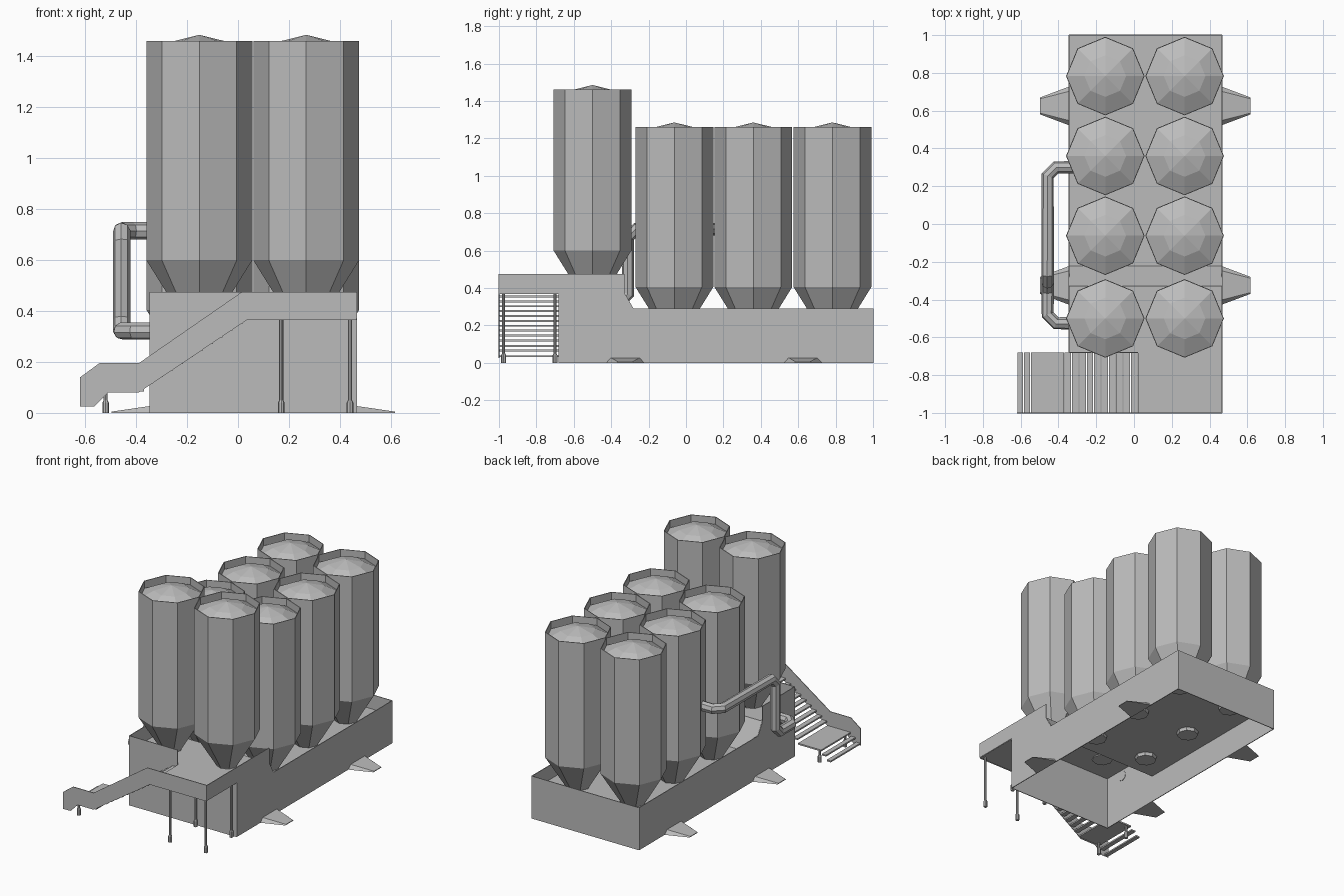
import bpy, bmesh
from math import cos, sin, pi
from mathutils import Vector

cube = bpy.data.objects.get("Cube")
if cube:
    bpy.data.objects.remove(cube, do_unlink=True)

GREY = (0.5, 0.5, 0.5)
steel = bpy.data.materials.new("plain grey")
steel.use_nodes = True
steel.diffuse_color = (*GREY, 1)
steel.node_tree.nodes["Principled BSDF"].inputs["Base Color"].default_value = (*GREY, 1)

# Main levels and edges
LEFT, RIGHT = 0.465, -0.345
FRONT, WALL, BACK = -1.0, -0.68, 1.0
FOLD_TOP, FOLD_LOW = -0.33, -0.225
DECK, DECK_RIM = 0.37, 0.475
TRAY, TRAY_RIM = 0.19, 0.29


def finish(name, bm):
    bmesh.ops.recalc_face_normals(bm, faces=bm.faces)
    mesh = bpy.data.meshes.new(name)
    bm.to_mesh(mesh)
    bm.free()
    mesh.materials.append(steel)
    obj = bpy.data.objects.new(name, mesh)
    bpy.context.collection.objects.link(obj)
    return obj


def sheet(name, points):
    """Thin plate from an outline of 3D points."""
    bm = bmesh.new()
    bm.faces.new([bm.verts.new(p) for p in points])
    obj = finish(name, bm)
    mod = obj.modifiers.new("thickness", 'SOLIDIFY')
    mod.thickness, mod.offset = 0.005, 0
    return obj


def box(name, x0, x1, y0, y1, z0, z1):
    bm = bmesh.new()
    bmesh.ops.create_cube(bm, size=1)
    for v in bm.verts:
        v.co = ((x0 + x1) / 2 + v.co.x * (x1 - x0),
                (y0 + y1) / 2 + v.co.y * (y1 - y0),
                (z0 + z1) / 2 + v.co.z * (z1 - z0))
    return finish(name, bm)


def lathe(name, profile, sides, x, y):
    """Faceted turned body; profile is (radius, height), bottom to top."""
    bm = bmesh.new()
    rings = []
    for r, z in profile:
        if r == 0:
            rings.append([bm.verts.new((x, y, z))] * sides)
        else:
            rings.append([bm.verts.new((x + r * cos(2 * pi * i / sides),
                                        y + r * sin(2 * pi * i / sides), z))
                          for i in range(sides)])
    for a, b in zip(rings, rings[1:]):
        for i in range(sides):
            j = (i + 1) % sides
            bm.faces.new([a[i], a[j], b[i]] if b[i] is b[j] else [a[i], a[j], b[j], b[i]])
    bm.faces.new(rings[0][::-1])
    return finish(name, bm)


# Base: side walls, end walls and folded floor
def side_wall(name, x, outline):
    sheet(name, [(x, y, z) for y, z in outline])


slope_y = FOLD_TOP + (FOLD_LOW - FOLD_TOP) * (DECK - TRAY_RIM) / (DECK - TRAY)
shared = [(WALL, 0), (BACK, 0), (BACK, TRAY_RIM), (slope_y, TRAY_RIM),
          (FOLD_TOP, DECK), (FOLD_TOP, DECK_RIM)]
side_wall("right_side_wall", RIGHT, shared + [(WALL, DECK_RIM)])
side_wall("left_side_wall", LEFT, shared + [(FRONT, DECK_RIM), (FRONT, DECK), (WALL, DECK)])
sheet("back_wall", [(LEFT, BACK, 0), (RIGHT, BACK, 0),
                    (RIGHT, BACK, TRAY_RIM), (LEFT, BACK, TRAY_RIM)])
sheet("front_wall", [(RIGHT, WALL, 0), (LEFT, WALL, 0), (LEFT, WALL, DECK),
                     (0.02, WALL, DECK), (0.02, WALL, DECK_RIM), (RIGHT, WALL, DECK_RIM)])


def floor(name, x0, x1, y0, z0, y1, z1):
    sheet(name, [(x0, y0, z0), (x1, y0, z0), (x1, y1, z1), (x0, y1, z1)])


floor("tray_floor", RIGHT, LEFT, FOLD_LOW, TRAY, BACK, TRAY)
floor("sloped_floor", RIGHT, LEFT, FOLD_TOP, DECK, FOLD_LOW, TRAY)
floor("deck_floor", RIGHT, LEFT, WALL, DECK, FOLD_TOP, DECK)
floor("front_deck_floor", 0.02, LEFT, FRONT, DECK, WALL, DECK)

# Front fascia running into the stair stringer
stringer = [(LEFT, DECK_RIM), (0.015, DECK_RIM), (-0.39, 0.195), (-0.545, 0.195),
            (-0.62, 0.14), (-0.62, 0.025), (-0.565, 0.025), (-0.51, 0.08),
            (-0.39, 0.08), (0.035, DECK - 0.005), (LEFT, DECK - 0.005)]
sheet("stair_stringer", [(x, FRONT, z) for x, z in stringer])

# Stair treads and lower landing
for i in range(10):
    x, z = -0.35 + 0.039 * i, 0.12 + 0.026 * i
    box("stair_tread", x - 0.017, x + 0.017, FRONT, WALL, z - 0.005, z + 0.005)
box("stair_landing", -0.545, -0.37, FRONT, WALL, 0.085, 0.095)
box("lower_tread", -0.582, -0.55, FRONT, WALL, 0.06, 0.07)
box("bottom_tread", -0.618, -0.588, FRONT, WALL, 0.03, 0.04)

# Support posts with thicker feet
for x, top in ((-0.52, 0.085), (0.17, DECK), (0.44, DECK)):
    for y in (-0.975, -0.7):
        lathe("support_post", [(0.013, 0), (0.013, 0.04), (0.008, 0.05), (0.008, top)], 8, x, y)

# Silos: cone, body, raised rim and recessed domed lid
R = 0.208
for row, y in enumerate((-0.5, -0.062, 0.36, 0.783)):
    shoulder, rim = (0.6, 1.46) if row == 0 else (0.405, 1.26)
    profile = [(0.068, shoulder - 0.24), (0.068, shoulder - 0.225), (R, shoulder), (R, rim),
               (R - 0.005, rim), (R - 0.005, rim - 0.05), (0.11, rim - 0.002), (0, rim + 0.025)]
    for x in (-0.152, 0.268):
        lathe("front_silo" if row == 0 else "rear_silo", profile, 8, x, y)

# Ground outriggers
for wall_x, out in ((LEFT, 1), (RIGHT, -1)):
    for y in (-0.325, 0.625):
        bm = bmesh.new()
        for reach, half, z in ((0, 0.102, 0), (0, 0.077, 0.027), (0.152, 0.045, 0), (0.152, 0.038, 0.005)):
            for s in (-1, 1):
                bm.verts.new((wall_x + out * reach, y + s * half, z))
        bmesh.ops.convex_hull(bm, input=bm.verts)
        bmesh.ops.dissolve_limit(bm, angle_limit=0.02, verts=bm.verts, edges=bm.edges)
        finish("outrigger", bm)

# Transfer pipe with chamfered bends
corners = [Vector(p) for p in ((-0.25, 0.3, 0.715), (-0.457, 0.3, 0.715), (-0.457, -0.31, 0.715),
                               (-0.457, -0.31, 0.322), (-0.457, -0.525, 0.322), (-0.34, -0.525, 0.322))]
path = [corners[0]]
for a, b, c in zip(corners, corners[1:], corners[2:]):
    path += [b + (a - b).normalized() * 0.045, b + (c - b).normalized() * 0.045]
path.append(corners[-1])
curve = bpy.data.curves.new("transfer_pipe", 'CURVE')
curve.dimensions = '3D'
curve.bevel_depth = 0.034
curve.bevel_resolution = 2
curve.use_fill_caps = True
spline = curve.splines.new('POLY')
spline.points.add(len(path) - 1)
for point, co in zip(spline.points, path):
    point.co = (*co, 1)
spline.use_smooth = False
curve.materials.append(steel)
bpy.context.collection.objects.link(bpy.data.objects.new("transfer_pipe", curve))
